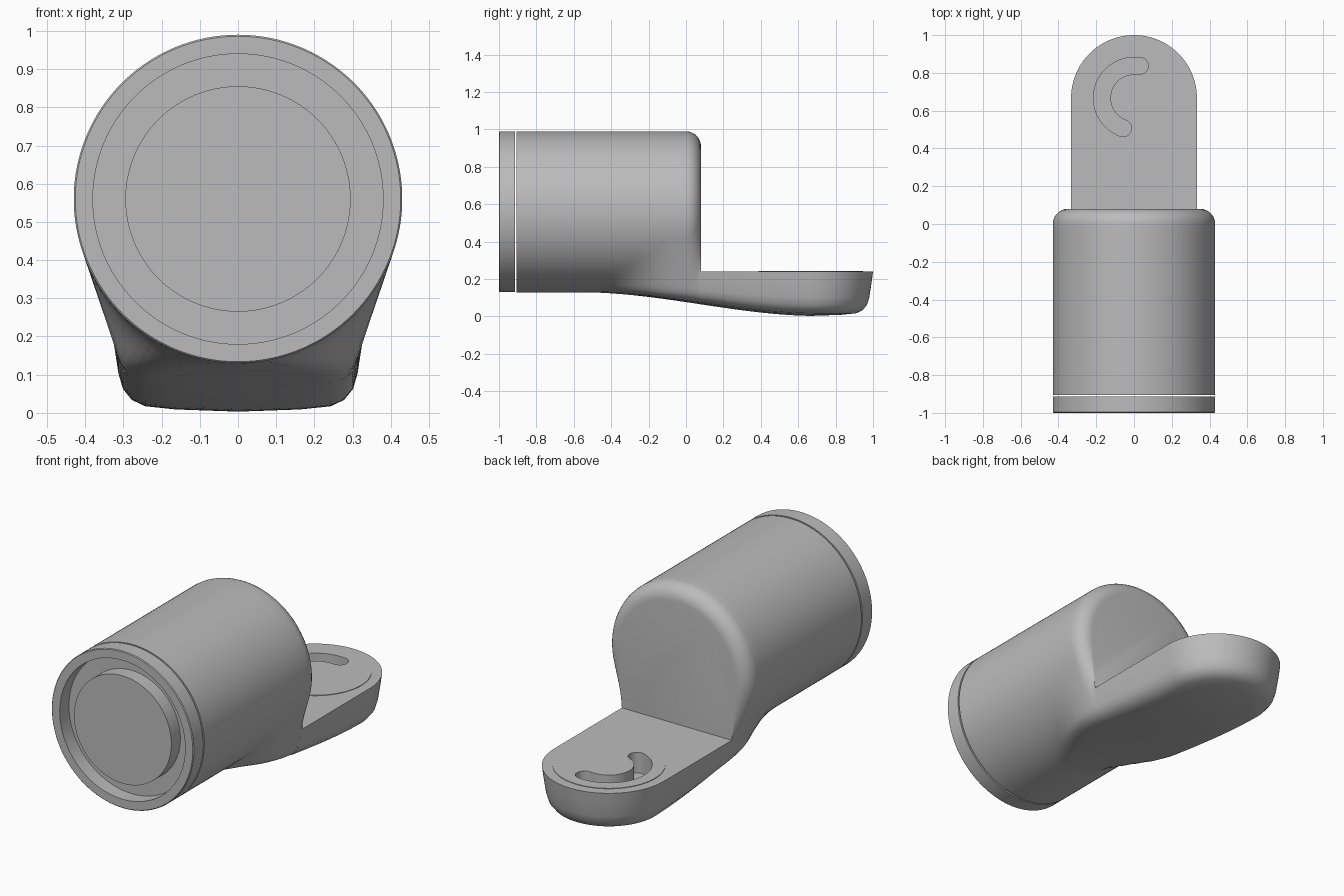
import bpy, bmesh, math
from mathutils import Vector
from mathutils.geometry import convex_hull_2d, intersect_line_line_2d

if "Cube" in bpy.data.objects:
    bpy.data.objects.remove(bpy.data.objects["Cube"])

GREY = bpy.data.materials.new("plain grey")
GREY.use_nodes = True
GREY.diffuse_color = (0.5, 0.5, 0.5, 1)
GREY.node_tree.nodes["Principled BSDF"].inputs["Base Color"].default_value = (0.5, 0.5, 0.5, 1)

AXIS_Z, R, FRONT, BACK, ROUND = 0.56, 0.43, -0.905, 0.08, 0.08
TOP, HALF, HUB = 0.24, 0.333, 0.667
# inset from the tongue edge, share of the tongue height
LEVELS = [(0, 1), (0.008, 0.75), (0.02, 0.42), (0.032, 0.25), (0.055, 0.13),
          (0.09, 0.06), (0.17, 0.025), (HALF, 0)]


def smooth(a, b, v):
    t = min(max((v - a) / (b - a), 0), 1)
    return t * t * (3 - 2 * t)


def belly(y):
    return 0.125 * (1 - smooth(-0.55, 0.7, y)) + 0.003


def level_z(y, share):
    return belly(y) + share * (TOP - belly(y))


def finish(name, bm):
    bmesh.ops.remove_doubles(bm, verts=bm.verts, dist=0.0005)
    bmesh.ops.recalc_face_normals(bm, faces=bm.faces)
    mesh = bpy.data.meshes.new(name)
    bm.to_mesh(mesh)
    bm.free()
    mesh.materials.append(GREY)
    ob = bpy.data.objects.new(name, mesh)
    bpy.context.collection.objects.link(ob)
    return ob


def shade(ob):
    bpy.ops.object.select_all(action='DESELECT')
    ob.select_set(True)
    bpy.context.view_layer.objects.active = ob
    bpy.ops.object.shade_smooth_by_angle(angle=math.radians(35))


def bridge(bm, rows, closed):
    for a, b in zip(rows, rows[1:]):
        for i in range(len(a) if closed else len(a) - 1):
            j = (i + 1) % len(a)
            bm.faces.new((a[i], a[j], b[j], b[i]))


def prism(name, outline, low, high):
    bm = bmesh.new()
    rows = [[bm.verts.new((x, y, z)) for x, y in outline] for z in (low, high)]
    bridge(bm, rows, True)
    for row in rows:
        bm.faces.new(row)
    return finish(name, bm)


def arc(cx, cy, r, start, end, steps):
    angles = [math.radians(start + (end - start) * i / steps) for i in range(steps + 1)]
    return [(cx + r * math.cos(a), cy + r * math.sin(a)) for a in angles]


# Barrel: round section stretched around the tongue section below it
def barrel_section(y, r, count=128):
    pts = [Vector(p) for p in arc(0, AXIS_Z, r, 0, 360, 180)[:-1]]
    half = 0.12 + (HALF - 0.12) * smooth(-0.65, 0.0, y)
    for inset, share in LEVELS:
        x = max(half - inset, 0)
        pts += [Vector((s * x, level_z(y, share))) for s in (-1, 1)]
    hull = [pts[i] for i in convex_hull_2d(pts)]
    centre, ring = Vector((0, AXIS_Z)), []
    for i in range(count):
        a = math.tau * (i + 0.5) / count
        far = centre + 3 * Vector((math.cos(a), math.sin(a)))
        hits = [intersect_line_line_2d(centre, far, p, q) for p, q in zip(hull, hull[1:] + hull[:1])]
        ring.append(max((h for h in hits if h), key=lambda h: (h - centre).length))
    return ring


bm = bmesh.new()
stations = [(FRONT, R)] + [(-0.65 + 0.05 * i, R) for i in range(13)]
for i in range(9):
    a = math.pi / 2 * i / 8
    stations.append((BACK - ROUND * (1 - math.sin(a)), R - ROUND * (1 - math.cos(a))))
rows = [[bm.verts.new((p.x, y, p.y)) for p in barrel_section(y, r)] for y, r in stations]
bridge(bm, rows, True)
bm.faces.new(rows[0])
bm.faces.new(rows[-1])
shade(finish("barrel", bm))

# End cap: ring, recessed floor and centre plug, turned about the long axis
bm = bmesh.new()
profile = [(0, -0.998), (0.295, -0.998), (0.295, -0.92), (0.38, -0.92), (0.38, -1),
           (R - 0.004, -1), (R, -0.996), (R, -0.914), (0, -0.914)]
verts = [bm.verts.new((x, y, AXIS_Z)) for x, y in profile]
edges = [bm.edges.new(pair) for pair in zip(verts, verts[1:])]
bmesh.ops.spin(bm, geom=verts + edges, cent=(0, 0, AXIS_Z), axis=(0, 1, 0),
               angle=math.tau, steps=128)
shade(finish("end_cap", bm))

# Tongue: rounded plan outline stepped inward towards the belly
bm = bmesh.new()
straight = [0.07 + (HUB - 0.07) * i / 12 for i in range(12)]
rows = []
for inset, share in LEVELS:
    half = HALF - inset
    plan = [(half, y) for y in straight] + arc(0, HUB, half, 0, 180, 48)
    plan += [(-half, y) for y in reversed(straight)]
    rows.append([bm.verts.new((x, y, level_z(y, share))) for x, y in plan])
bridge(bm, rows, False)
bm.faces.new(rows[0])
bm.faces.new([row[0] for row in rows] + [row[-1] for row in reversed(rows[:-1])])
tongue = finish("tongue", bm)

# Mounting disc on the tongue
disc = prism("mounting_disc", arc(0, HUB, 0.28, 0, 360, 96)[:-1], TOP - 0.01, TOP + 0.003)

# Hook-shaped slot cut through the disc into the tongue
MID, WIDE = 0.17, 0.045
end = math.radians(250)
tip = (MID * math.cos(end), HUB + MID * math.sin(end))
outline = arc(0, HUB, MID + WIDE, 90, 250, 32)
outline += arc(*tip, WIDE, 250, 430, 12)[1:-1]
outline += arc(0, HUB, MID - WIDE, 250, 90, 32)
outline += arc(0.03, HUB + MID, WIDE, -90, 90, 12)
cutter = prism("slot_cutter", outline, 0.13, 0.3)
cutter.hide_render = True
for ob in (tongue, disc):
    cut = ob.modifiers.new("slot", 'BOOLEAN')
    cut.operation, cut.solver, cut.object = 'DIFFERENCE', 'EXACT', cutter
    bpy.context.view_layer.objects.active = ob
    bpy.ops.object.modifier_apply(modifier=cut.name)
    shade(ob)
bpy.data.objects.remove(cutter)
